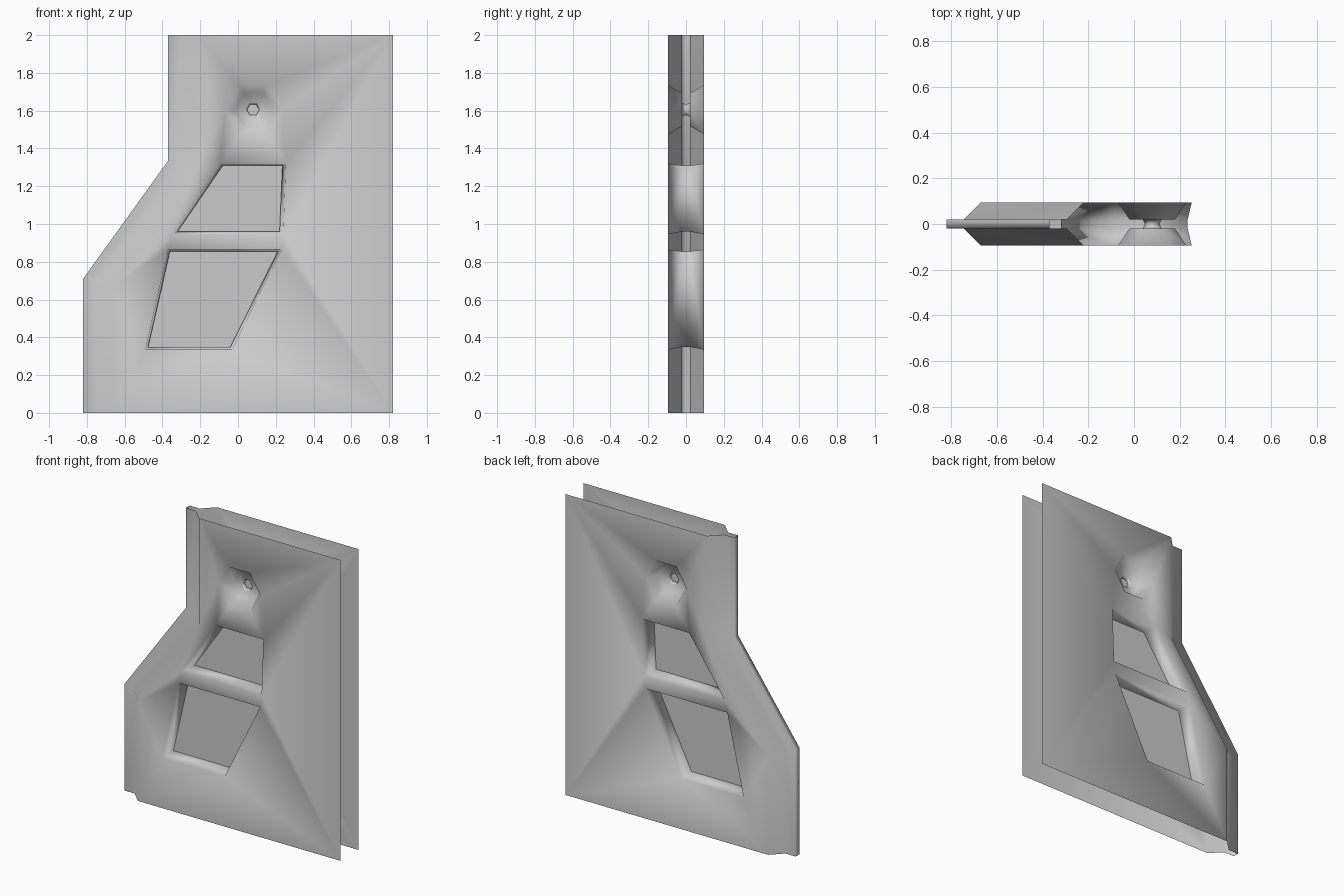
import bpy, bmesh, math
from mathutils import Vector

if "Cube" in bpy.data.objects:
    bpy.data.objects.remove(bpy.data.objects["Cube"])

SKIN, TIP = -0.095, -0.02      # depth of the front skin and of the thin rim

# inner opening and wider outer rim of the two windows (x, z)
windows = [
    ([(-0.32, 0.96), (0.22, 0.96), (0.235, 1.31), (-0.08, 1.31)],
     [(-0.35, 0.945), (0.24, 0.945), (0.253, 1.32), (-0.09, 1.32)]),
    ([(-0.475, 0.35), (-0.04, 0.35), (0.21, 0.855), (-0.36, 0.855)],
     [(-0.49, 0.335), (-0.03, 0.335), (0.23, 0.865), (-0.37, 0.865)]),
]


def hexagon(r):
    return [(0.08 + r * math.cos(i * math.pi / 3), 1.605 + r * math.sin(i * math.pi / 3))
            for i in range(6)]


def left_edge(d):
    """Stepped left outline, moved inward by d."""
    return [(-0.82 + d, 0), (-0.82 + d, 0.71 - 0.32 * d),
            (-0.37 + d, 1.335 - 0.32 * d), (-0.37 + d, 2)]


def row(bm, pts, y):
    return [bm.verts.new((x, y, z)) for x, z in pts]


def bridge(bm, rows, closed):
    n = len(rows[0])
    for a, b in zip(rows, rows[1:]):
        for i in range(n if closed else n - 1):
            j = (i + 1) % n
            bm.faces.new((a[i], a[j], b[j], b[i]))


def edge_loop(bm, verts):
    out = []
    for a, b in zip(verts, verts[1:] + verts[:1]):
        out.append(bm.edges.get((a, b)) or bm.edges.new((a, b)))
    return out


def finish(bm, name):
    me = bpy.data.meshes.new(name)
    bm.to_mesh(me)
    bm.free()
    for p in me.polygons:
        p.use_smooth = True
    ob = bpy.data.objects.new(name, me)
    bpy.context.collection.objects.link(ob)
    return ob


# hollow plate: front half, mirrored to the back
bm = bmesh.new()

# flared rim along the stepped left side
rim = [row(bm, left_edge(0), 0), row(bm, left_edge(0), TIP),
       row(bm, left_edge(0.075), TIP), row(bm, left_edge(0.15), SKIN)]
bridge(bm, rim, False)

# window walls
loops = []
for inner, outer in windows:
    rows = [row(bm, outer, SKIN), row(bm, inner, TIP), row(bm, inner, 0)]
    bridge(bm, rows, True)
    loops.append(rows[0])

# six-sided recess with a small socket
rows = [row(bm, hexagon(0.15), SKIN), row(bm, hexagon(0.1), TIP),
        row(bm, hexagon(0.042), TIP), row(bm, hexagon(0.032), 0)]
bridge(bm, rows, True)
loops.append(rows[0])

# flat skin around the openings
border = rim[-1] + row(bm, [(0.82, 2), (0.82, 0)], SKIN)
edges = edge_loop(bm, border)
for lp in loops:
    edges += edge_loop(bm, lp)
bmesh.ops.triangle_fill(bm, use_beauty=True, use_dissolve=False,
                        edges=edges, normal=Vector((0, -1, 0)))
bmesh.ops.recalc_face_normals(bm, faces=bm.faces[:])
biggest = max(bm.faces, key=lambda f: f.calc_area())
if biggest.normal.y > 0:
    bmesh.ops.reverse_faces(bm, faces=bm.faces[:])
plate = finish(bm, "hollow_plate")
mod = plate.modifiers.new("back_half", 'MIRROR')
mod.use_axis = (False, True, False)
mod.use_clip = True

# flat panels closing the windows and the socket at mid depth
bm = bmesh.new()
for pts in [w[0] for w in windows] + [hexagon(0.032)]:
    bm.faces.new(row(bm, pts, 0))
finish(bm, "window_panels")
